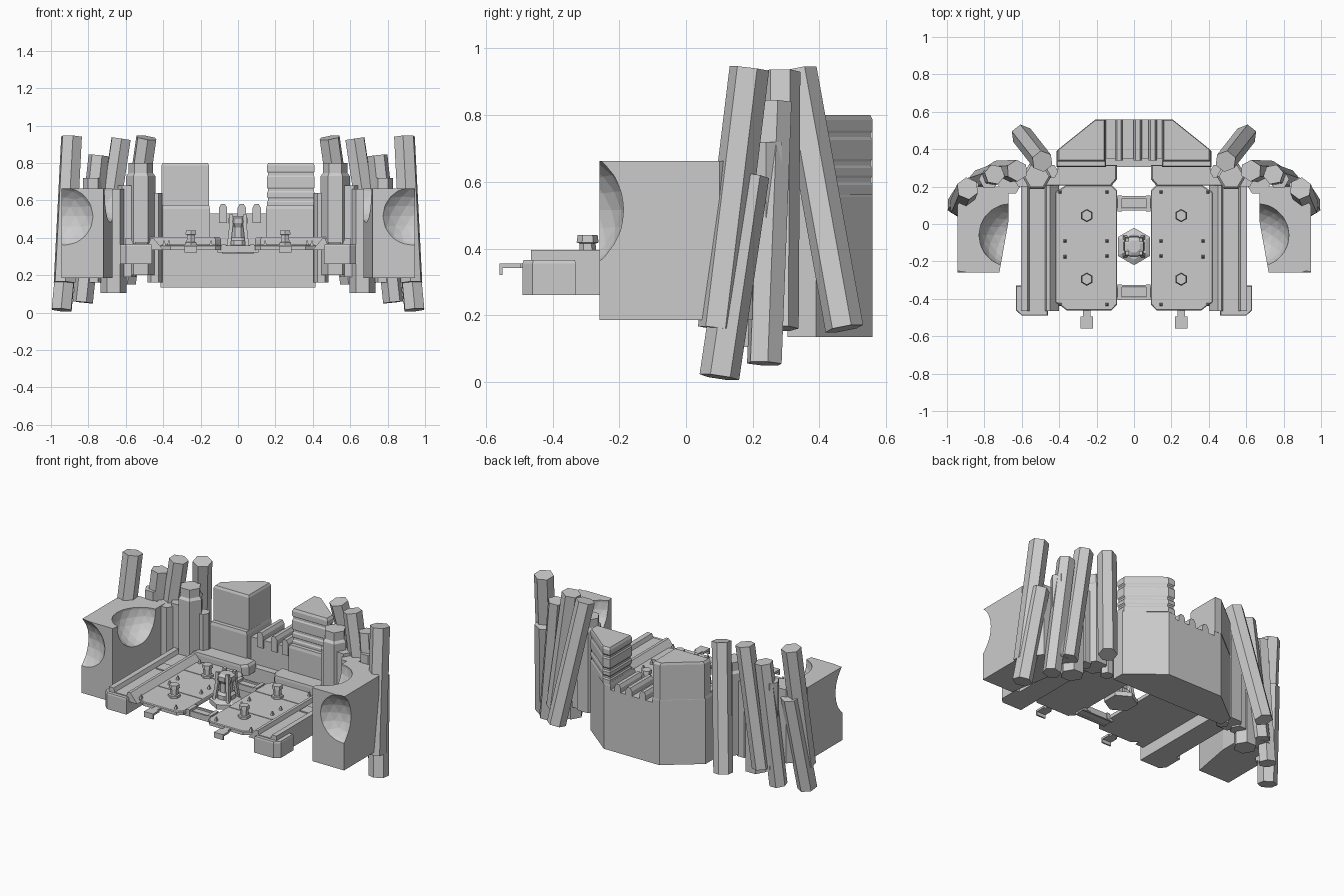
import bpy, bmesh, math
from mathutils import Vector


def finish(name, bm):
    bmesh.ops.recalc_face_normals(bm, faces=bm.faces)
    me = bpy.data.meshes.new(name)
    bm.to_mesh(me)
    bm.free()
    ob = bpy.data.objects.new(name, me)
    bpy.context.collection.objects.link(ob)
    return ob


def loft(name, rings):
    """Join equal-length rings of points and cap both ends."""
    bm = bmesh.new()
    vs = [[bm.verts.new(p) for p in r] for r in rings]
    n = len(vs[0])
    for a, b in zip(vs, vs[1:]):
        for i in range(n):
            bm.faces.new((a[i], a[(i + 1) % n], b[(i + 1) % n], b[i]))
    bm.faces.new(vs[0])
    bm.faces.new(vs[-1])
    return finish(name, bm)


def stack(name, plan, levels):
    """Plan outline raised through (z, scale) levels."""
    cx = sum(p[0] for p in plan) / len(plan)
    cy = sum(p[1] for p in plan) / len(plan)
    return loft(name, [[(cx + (x - cx) * s, cy + (y - cy) * s, z) for x, y in plan] for z, s in levels])


def along_y(name, prof, y0, y1):
    return loft(name, [[(x, y, z) for x, z in prof] for y in (y0, y1)])


def along_x(name, prof, x0, x1):
    return loft(name, [[(x, y, z) for y, z in prof] for x in (x0, x1)])


def box(name, x0, x1, y0, y1, z0, z1):
    return stack(name, [(x0, y0), (x1, y0), (x1, y1), (x0, y1)], [(z0, 1), (z1, 1)])


def turned(name, x, y, levels, n=6, turn=0.0):
    """Polygonal column from (z, radius) levels."""
    return loft(name, [[(x + r * math.cos(turn + k * math.tau / n), y + r * math.sin(turn + k * math.tau / n), z)
                        for k in range(n)] for z, r in levels])


def prism(name, a, b, r, n=6):
    """Leaning column between two points."""
    a, b = Vector(a), Vector(b)
    q = (b - a).to_track_quat('Z', 'Y')
    ring = [q @ Vector((r * math.cos(k * math.tau / n), r * math.sin(k * math.tau / n), 0)) for k in range(n)]
    return loft(name, [[a + v for v in ring], [b + v for v in ring]])


def bite(ob, center, r):
    """Scoop a faceted ball out of a block."""
    bm = bmesh.new()
    bmesh.ops.create_icosphere(bm, subdivisions=3, radius=r)
    bmesh.ops.translate(bm, verts=bm.verts, vec=center)
    c = finish("scoop_cutter", bm)
    c.hide_render = True
    c.hide_set(True)
    m = ob.modifiers.new("scoop", 'BOOLEAN')
    m.object, m.operation, m.solver = c, 'DIFFERENCE', 'EXACT'


# Back wall: middle section, flared wings and round-topped ribs
box("back_wall_middle", -0.16, 0.16, 0.35, 0.56, 0.135, 0.53)
box("back_wall_lower_front", -0.16, 0.16, 0.305, 0.36, 0.135, 0.36)
for x in (-0.08, 0.02, 0.1):
    w = 0.022
    along_y("wall_rib", [(x - w, 0.48), (x - w, 0.56), (x - w / 2, 0.58), (x + w / 2, 0.58), (x + w, 0.56), (x + w, 0.48)],
            0.34, 0.56)

for s in (-1, 1):
    wing = [(s * x, y) for x, y in [(0.15, 0.305), (0.415, 0.305), (0.415, 0.39), (0.20, 0.56), (0.15, 0.56)]]
    stack("back_wall_wing", wing, [(0.135, 1), (0.555, 1), (0.575, 0.96)])
    # Corner towers: plain on one side, grooved on the other
    tower = [(s * x, y) for x, y in [(0.155, 0.335), (0.41, 0.335), (0.41, 0.395), (0.205, 0.56), (0.155, 0.56)]]
    levels = [(0.56, 1)]
    if s > 0:
        for z in (0.605, 0.655, 0.74):
            levels += [(z - 0.014, 1), (z - 0.006, 0.95), (z + 0.006, 0.95), (z + 0.014, 1)]
    stack("corner_tower", tower, levels + [(0.785, 1), (0.80, 0.94)])

    # Floor deck with trimmed corners
    deck = [(s * x, y) for x, y in [(0.09, -0.43), (0.12, -0.462), (0.36, -0.462), (0.40, -0.43), (0.42, -0.42),
                                    (0.42, 0.17), (0.36, 0.21), (0.12, 0.21), (0.09, 0.18)]]
    stack("floor_deck", deck, [(0.335, 1), (0.355, 1), (0.36, 0.985)])
    ledge = [(s * x, y) for x, y in [(0.09, 0.24), (0.12, 0.205), (0.60, 0.205), (0.60, 0.25), (0.41, 0.29),
                                     (0.41, 0.315), (0.09, 0.315)]]
    stack("rear_ledge", ledge, [(0.335, 1), (0.39, 1), (0.405, 0.96)])
    for y in (0.04, -0.23):
        box("deck_seam", s * 0.10, s * 0.41, y - 0.003, y + 0.003, 0.35, 0.363)
    for y in (0.045, -0.295):
        turned("deck_peg", s * 0.252, y, [(0.35, 0.036), (0.375, 0.036), (0.378, 0.026), (0.415, 0.024),
                                          (0.418, 0.033), (0.44, 0.03)], 6, math.pi / 6)
    for x, y in [(0.145, 0.17), (0.145, -0.09), (0.145, -0.17), (0.145, -0.43), (0.37, -0.09), (0.37, -0.175),
                 (0.395, 0.17), (0.395, -0.43)]:
        turned("deck_stud", s * x, y, [(0.355, 0.013), (0.385, 0.004)], 4, math.pi / 4)

    # Front hook
    box("hook_neck", s * 0.232, s * 0.272, -0.50, -0.45, 0.342, 0.355)
    along_x("hook", [(-0.495, 0.342), (-0.495, 0.355), (-0.56, 0.355), (-0.56, 0.32), (-0.55, 0.32), (-0.55, 0.342)],
            s * 0.22, s * 0.285)

    # Side rail channel and front corner box
    rail = [(0.40, 0.335), (0.42, 0.36), (0.45, 0.395), (0.468, 0.395), (0.476, 0.37), (0.56, 0.37), (0.57, 0.395),
            (0.603, 0.395), (0.603, 0.26), (0.46, 0.26), (0.46, 0.335)]
    along_y("side_rail", [(s * x, z) for x, z in rail], -0.465, 0.21)
    box("rail_insert", s * 0.485, s * 0.55, -0.06, 0.02, 0.365, 0.377)
    corner = [(s * x, y) for x, y in [(0.46, -0.33), (0.46, -0.49), (0.60, -0.49), (0.632, -0.46), (0.632, -0.33)]]
    stack("corner_box", corner, [(0.26, 1), (0.355, 1), (0.365, 0.96)])

    # Scooped rock at each side: one bite in the inner top, one in the front
    plan = [(s * x, y) for x, y in [(0.72, -0.26), (0.945, -0.26), (0.945, 0.10), (0.86, 0.20), (0.67, 0.20),
                                    (0.67, 0.02)]]
    rock = stack("side_rock", plan, [(0.185, 1), (0.663, 1)])
    bite(rock, (s * 0.66, -0.06, 0.65), 0.17)
    bite(rock, (s * 0.93, -0.385, 0.515), 0.20)

    # Leaning hexagonal columns
    for a, b, r in [((0.60, 0.475, 0.16), (0.49, 0.335, 0.935), 0.058),
                    ((0.74, 0.28, 0.16), (0.625, 0.285, 0.93), 0.058),
                    ((0.83, 0.235, 0.055), (0.745, 0.265, 0.84), 0.055),
                    ((0.943, 0.10, 0.014), (0.885, 0.19, 0.62), 0.06),
                    ((0.93, 0.095, 0.16), (0.89, 0.19, 0.94), 0.06)]:
        prism("leaning_column", (s * a[0], *a[1:]), (s * b[0], *b[1:]), r)

    # Upright columns beside the wall
    turned("tall_column", s * 0.52, 0.255, [(0.20, 0.078), (0.73, 0.078), (0.745, 0.066), (0.80, 0.066)])
    for x, y, r, z0, z1 in [(0.595, 0.245, 0.05, 0.19, 0.68), (0.665, 0.225, 0.07, 0.105, 0.66),
                            (0.445, 0.28, 0.04, 0.16, 0.64), (0.775, 0.24, 0.055, 0.16, 0.72)]:
        turned("upright_column", s * x, y, [(z0, r), (z1, r)])

# Bridges joining the deck halves
for y in (0.11, -0.365):
    box("deck_bridge", -0.11, 0.11, y - 0.025, y + 0.025, 0.325, 0.348)
    for d in (-0.033, 0.033):
        box("bridge_rail", -0.11, 0.11, y + d - 0.006, y + d + 0.006, 0.32, 0.358)
    for x in (-0.075, 0.075):
        box("bridge_clamp", x - 0.012, x + 0.012, y - 0.042, y + 0.042, 0.325, 0.365)

# Central pedestal on a hexagonal base
turned("pedestal_base", 0, -0.12, [(0.315, 0.10), (0.345, 0.10), (0.36, 0.07)], 6, math.pi / 6)
turned("pedestal_body", 0, -0.12, [(0.35, 0.06), (0.385, 0.058), (0.40, 0.042), (0.455, 0.04), (0.48, 0.056),
                                   (0.505, 0.056), (0.515, 0.035)], 8, math.pi / 8)
for k in range(4):
    t = math.pi / 4 + k * math.pi / 2
    c, d = math.cos(t), math.sin(t)
    prism("pedestal_leg", (0.07 * c, -0.12 + 0.07 * d, 0.35), (0.05 * c, -0.12 + 0.05 * d, 0.48), 0.014, 4)
    prism("pedestal_claw", (0.056 * c, -0.12 + 0.056 * d, 0.47), (0.05 * c, -0.12 + 0.05 * d, 0.525), 0.014, 4)
